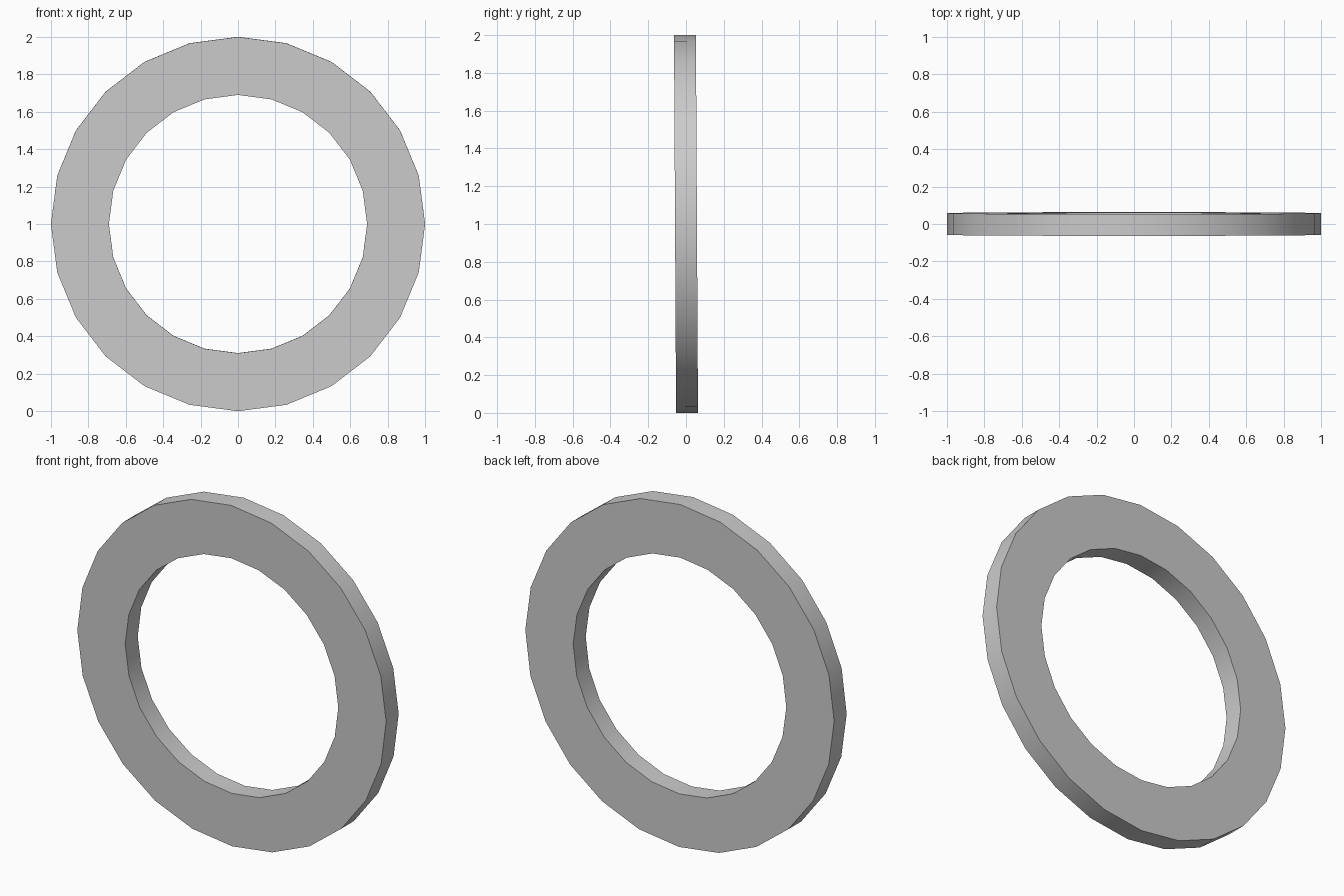
import bpy, bmesh, math
from mathutils import Matrix

if "Cube" in bpy.data.objects:
    bpy.data.objects.remove(bpy.data.objects["Cube"])

SIDES, R_OUT, R_IN, HALF, LEAN = 24, 1.0, 0.69, 0.058, 0.0055

# ring: rectangular cross-section swept round 24 steps, axis along y
bm = bmesh.new()
section = [(R_IN, -HALF), (R_OUT, -HALF), (R_OUT, HALF), (R_IN, HALF)]
loops = []
for i in range(SIDES):
    a = 2 * math.pi * i / SIDES
    loops.append([bm.verts.new((r * math.cos(a), y, r * math.sin(a))) for r, y in section])
for i in range(SIDES):
    p, q = loops[i], loops[(i + 1) % SIDES]
    for k in range(4):
        n = (k + 1) % 4
        bm.faces.new((p[k], p[n], q[n], q[k]))
bmesh.ops.recalc_face_normals(bm, faces=bm.faces)

# slight forward lean, then stand it on the ground
bm.transform(Matrix.Translation((0, 0, 1)) @ Matrix.Rotation(LEAN, 4, 'X'))

mesh = bpy.data.meshes.new("ring")
bm.to_mesh(mesh)
bm.free()
ring = bpy.data.objects.new("ring", mesh)
bpy.context.collection.objects.link(ring)

# smooth rims, sharp corners
bpy.context.view_layer.objects.active = ring
ring.select_set(True)
bpy.ops.object.shade_smooth_by_angle(angle=math.radians(30))
